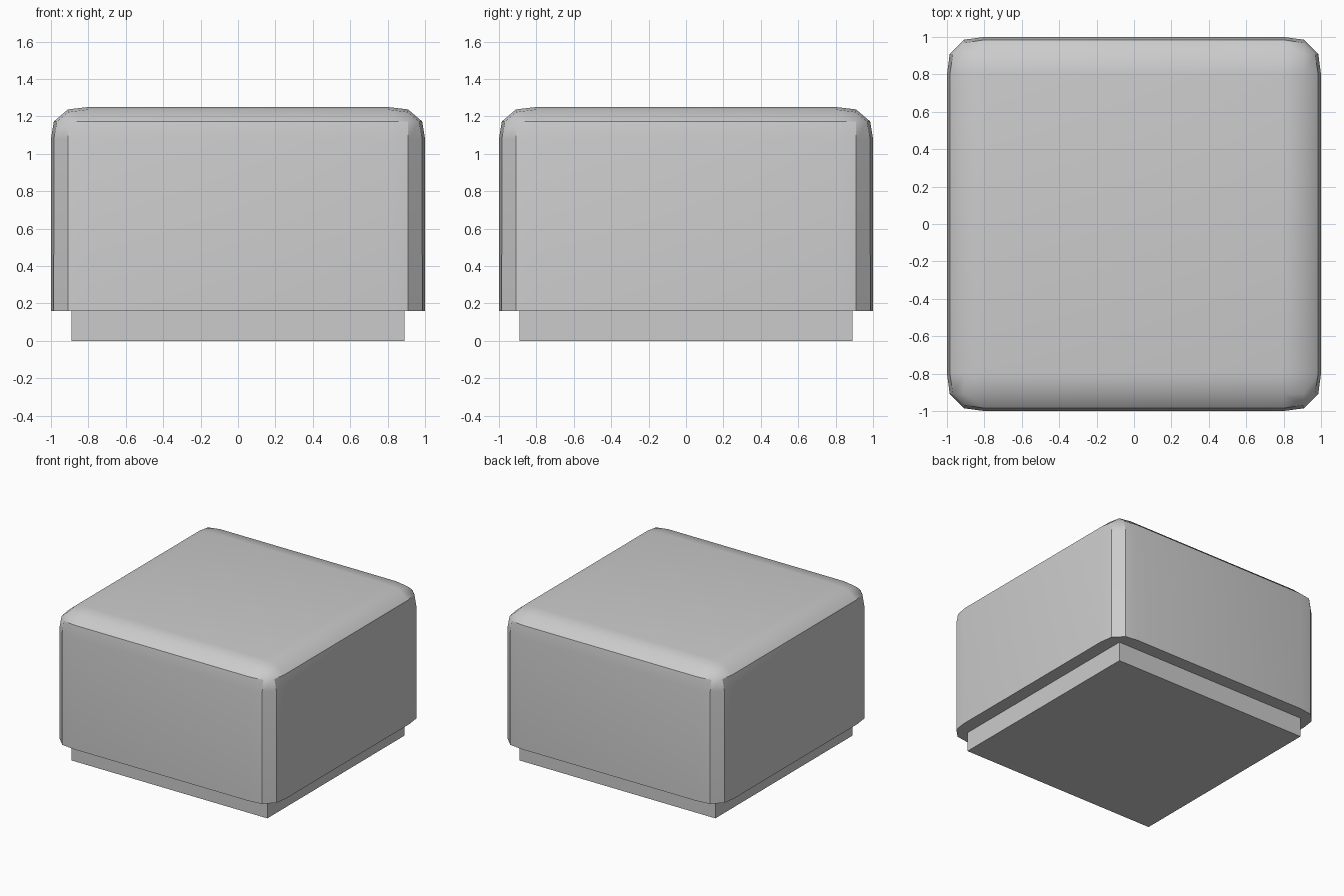
import bpy, bmesh
from math import radians
from mathutils import Matrix

if "Cube" in bpy.data.objects:
    bpy.data.objects.remove(bpy.data.objects["Cube"])


def box(name, half, z0, z1, bevel=0.0):
    """Square block; with bevel, every edge except the bottom ones is rounded."""
    squash = 0.85 if bevel else 1.0      # rounding is slightly flatter in z
    h = (z1 - z0) / squash
    bm = bmesh.new()
    bmesh.ops.create_cube(bm, size=1.0)
    bmesh.ops.transform(bm, verts=bm.verts, matrix=Matrix.Translation((0, 0, h / 2))
                        @ Matrix.Diagonal((2 * half, 2 * half, h, 1)))
    if bevel:
        edges = [e for e in bm.edges if max(v.co.z for v in e.verts) > h / 2]
        bmesh.ops.bevel(bm, geom=edges, offset=bevel, offset_type='OFFSET',
                        segments=3, profile=0.6, affect='EDGES', clamp_overlap=False)
    for v in bm.verts:
        v.co.z = z0 + v.co.z * squash
    bmesh.ops.recalc_face_normals(bm, faces=bm.faces)
    mesh = bpy.data.meshes.new(name)
    bm.to_mesh(mesh)
    bm.free()
    obj = bpy.data.objects.new(name, mesh)
    bpy.context.collection.objects.link(obj)
    return obj


# Recessed square plinth
box("plinth", 0.89, 0.0, 0.16)

# Rounded cushion block on top
cushion = box("cushion_block", 1.0, 0.16, 1.25, bevel=0.2)
bpy.ops.object.select_all(action='DESELECT')
cushion.select_set(True)
bpy.context.view_layer.objects.active = cushion
bpy.ops.object.shade_smooth_by_angle(angle=radians(35))
